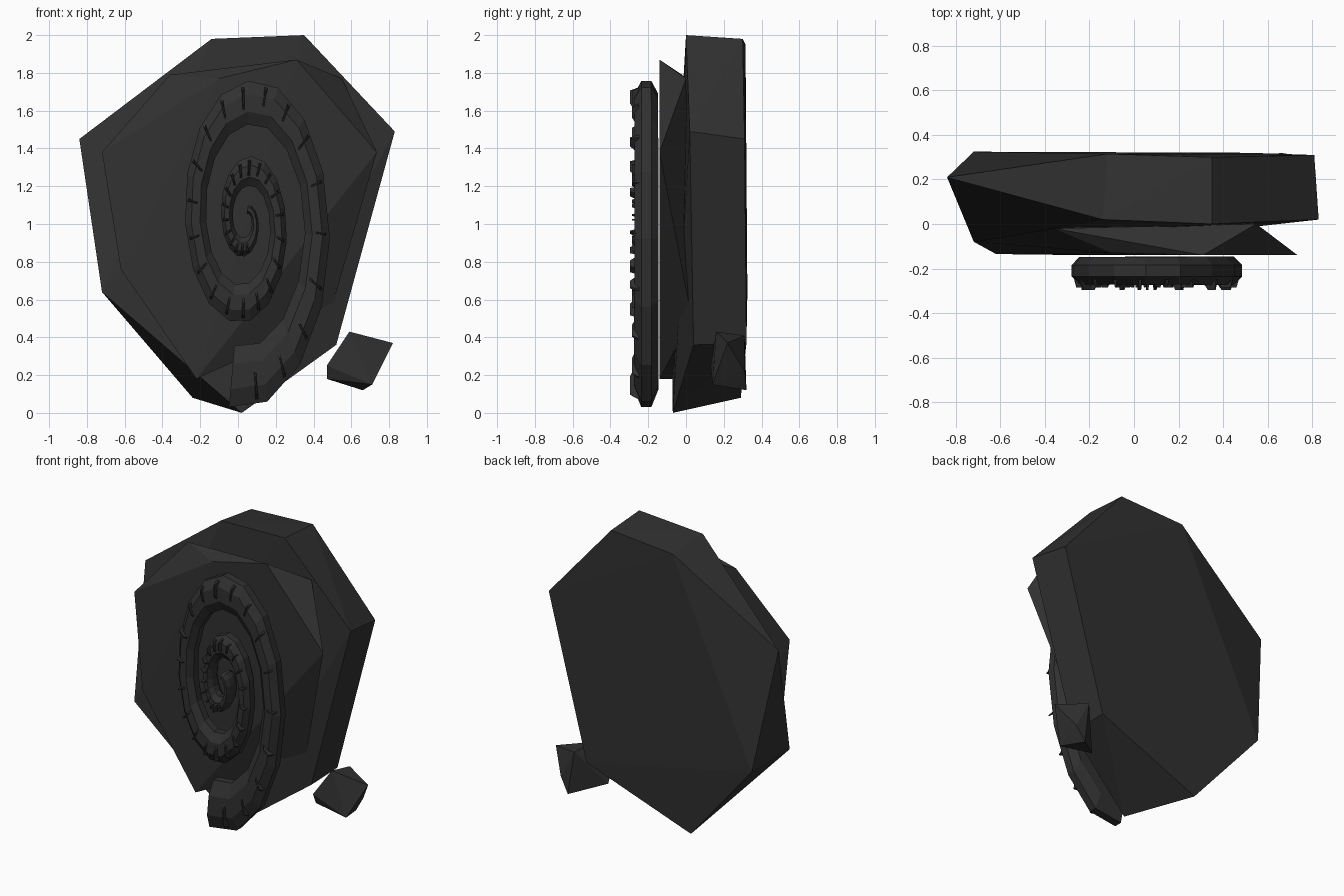
import bpy, bmesh, math

if "Cube" in bpy.data.objects:
    bpy.data.objects.remove(bpy.data.objects["Cube"])

stone = bpy.data.materials.new("dark_stone")
stone.diffuse_color = (0.03, 0.03, 0.03, 1)
stone.use_nodes = True
stone.node_tree.nodes["Principled BSDF"].inputs["Base Color"].default_value = stone.diffuse_color


def finish(bm, name):
    bmesh.ops.recalc_face_normals(bm, faces=bm.faces)
    me = bpy.data.meshes.new(name)
    bm.to_mesh(me)
    bm.free()
    me.materials.append(stone)
    ob = bpy.data.objects.new(name, me)
    bpy.context.collection.objects.link(ob)
    return ob


def add_hull(bm, points):
    verts = [bm.verts.new(p) for p in points]
    res = bmesh.ops.convex_hull(bm, input=verts)
    loose = [v for v in res["geom_interior"] if isinstance(v, bmesh.types.BMVert)]
    if loose:
        bmesh.ops.delete(bm, geom=loose, context='VERTS')


def rock(name, points):
    bm = bmesh.new()
    add_hull(bm, points)
    return finish(bm, name)


# big slab at the back
rock("back_slab", [
    (.35, 0, 2), (-.14, .02, 1.98), (.83, .02, 1.49), (-.72, -.08, .64),
    (.52, .04, .36), (.02, -.07, 0),
    (.81, .31, 1.45), (.35, .30, 1.98), (-.12, .315, 1.95), (-.84, .21, 1.45),
    (-.72, .325, .64), (-.24, .29, .08), (.52, .32, .37)])

# thinner slab in front carrying the fossil
rock("front_slab", [
    (-.36, -.02, 1.79), (-.10, -.13, 1.77), (.31, -.14, 1.87), (.55, 0, 1.77),
    (.735, -.14, 1.38), (.48, .03, .5), (-.22, -.14, .18), (-.22, -.07, .18),
    (-.62, -.135, .76), (-.72, -.08, 1.38)])

# loose stone beside the base
rock("small_stone", [
    (.59, .16, .43), (.62, .31, .41), (.82, .22, .37), (.71, .14, .15),
    (.66, .32, .12), (.47, .16, .18), (.47, .13, .25), (.72, .31, .22)])

# spiral: radius and half-width, sampled every quarter turn from the open end
RADIUS = [.84, .76, .62, .53, .44, .345, .255, .195, .14, .10, .05]
WIDTH = [.165, .13, .115, .112, .10, .088, .078, .062, .05, .035, .02]
CX, CZ, CY, SQUASH = .04, 1.02, -.21, .5


def sample(table, t):
    q = min(max(t * 4, 0), len(table) - 1.001)
    i = int(q)
    return table[i] + (table[i + 1] - table[i]) * (q - i)


def place(t, offset, y, side=0):
    """Point on the spiral: offset outwards, side along the path."""
    a = 2 * math.pi * t
    r = sample(RADIUS, t) + offset
    x = math.sin(a) * r * SQUASH + math.cos(a) * side
    z = -math.cos(a) * r + math.sin(a) * side
    return (CX + x, y, CZ + z)


# shell tube
bm = bmesh.new()
SIDES, STEPS, T0, T1 = 8, 38, -.028, 2.45
rings = []
for i in range(STEPS + 1):
    t = T0 + (T1 - T0) * i / STEPS
    w = sample(WIDTH, t)
    h = .07 - .012 * t / T1
    ring = []
    for k in range(SIDES):
        a = 2 * math.pi * (k + .5) / SIDES
        ring.append(bm.verts.new(place(t, w * math.cos(a) * 1.08, CY + h * math.sin(a))))
    rings.append(ring)
for r0, r1 in zip(rings, rings[1:]):
    for k in range(SIDES):
        n = (k + 1) % SIDES
        bm.faces.new((r0[k], r0[n], r1[n], r1[k]))
bm.faces.new(rings[0])
bm.faces.new(rings[-1])
finish(bm, "spiral_shell")

# small ridges across the front of the shell
bm = bmesh.new()
for i in range(38):
    t = .02 + i * .054
    w = sample(WIDTH, t)
    th = .008
    tip = -.285 - .012 * (i % 3 == 0)
    base = [place(t, o * w, -.25, s * th) for o in (-.5, .75) for s in (-1, 1)]
    top = [place(t, o * w, tip, s * th * .4) for o in (0, .6) for s in (-1, 1)]
    add_hull(bm, base + top)
finish(bm, "shell_ridges")
